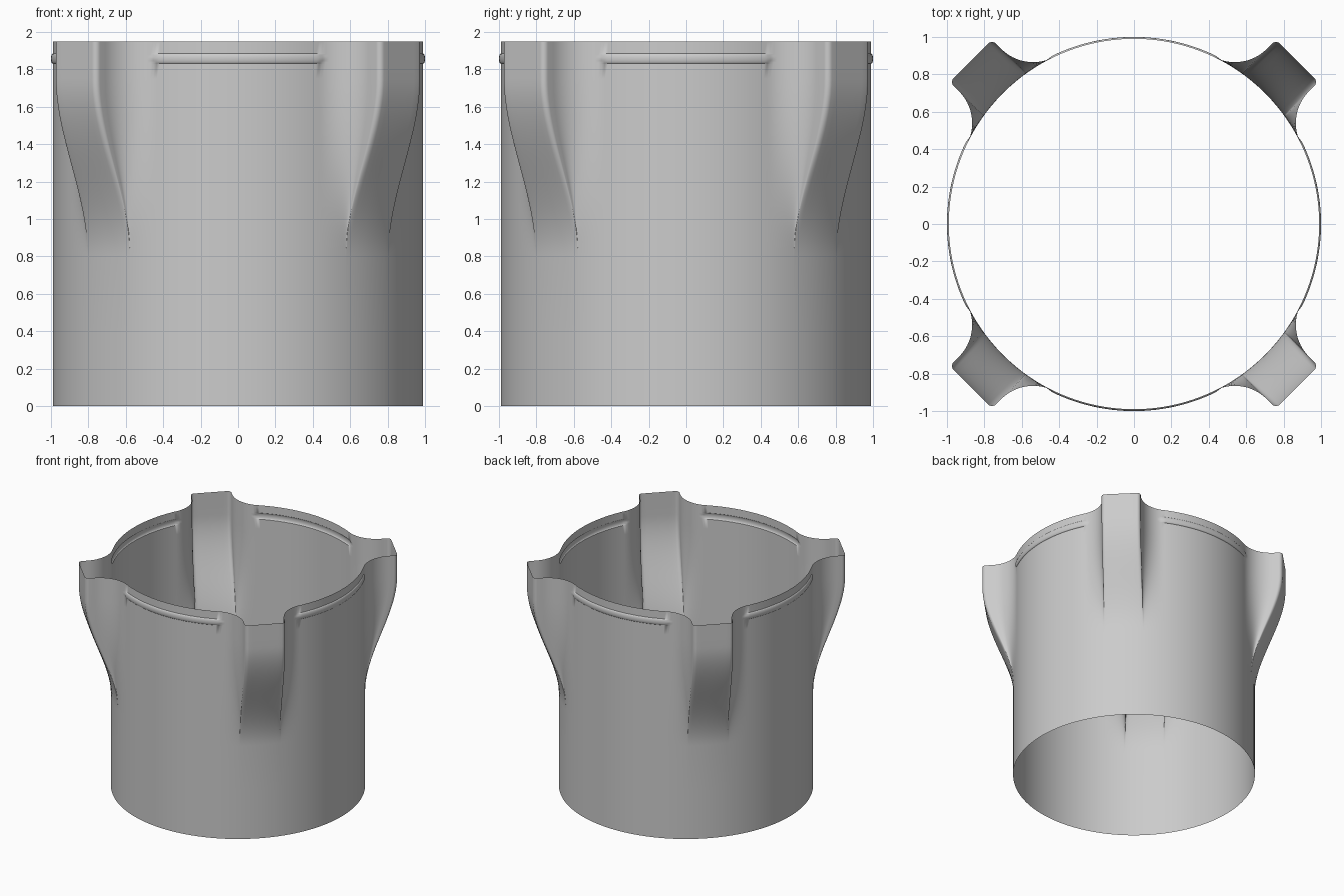
import bpy
import bmesh
from math import sin, cos, asin, atan2, sqrt, pi, radians, hypot

if "Cube" in bpy.data.objects:
    bpy.data.objects.remove(bpy.data.objects["Cube"], do_unlink=True)

RADIUS, HEIGHT = 0.99, 1.95
LUG_REACH, LUG_HALF = 1.234, 0.16       # lug face distance and half width
CORNER, FILLET = 0.03, 0.24             # lug edge rounding and blend into wall
LUG_LOW, LUG_HIGH = 0.8, 1.75           # heights between which the lug flares
RIB_Z, RIB_HALF, RIB_OUT, RIB_X = 1.857, 0.027, 0.01, 0.455


def arc(cu, cv, r, start, end, n):
    """Points on a circular arc, both ends included."""
    return [(cu + r * cos(start + (end - start) * i / n),
             cv + r * sin(start + (end - start) * i / n)) for i in range(n + 1)]


def half_section():
    """Rim outline from the lug centre line to the middle of the next wall."""
    join = asin((LUG_HALF + FILLET) / (RADIUS + FILLET))
    face = [(LUG_REACH, LUG_HALF * f) for f in (0, 0.3, 0.6)]
    edge = arc(LUG_REACH - CORNER, LUG_HALF - CORNER, CORNER, pi / 2, 0, 6)[::-1]
    blend = arc((RADIUS + FILLET) * cos(join), LUG_HALF + FILLET, FILLET,
                -pi / 2, -pi + join, 16)
    wall = arc(0, 0, RADIUS, join, pi / 4, 24)
    return face + edge + blend + wall[1:]


def flare(z):
    t = min(max((z - LUG_LOW) / (LUG_HIGH - LUG_LOW), 0), 1)
    return t * t * (3 - 2 * t)


def rib(z, across):
    """Outward offset of the raised bar, rounded at its edges and ends."""
    end = max(0, abs(across) - (RIB_X - RIB_HALF)) / RIB_HALF
    d = hypot((z - RIB_Z) / RIB_HALF, end)
    return RIB_OUT * sqrt(max(0, 1 - d * d))


def section_point(u, v, z, turn):
    """Pull the rim outline toward the plain cylinder, add the rib, then turn."""
    base = sqrt(RADIUS ** 2 - v * v)
    u = base + (u - base) * flare(z)
    r, a = hypot(u, v), atan2(v, u)
    r += rib(z, r * sin(pi / 4 - abs(a)))
    return r * cos(a + turn), r * sin(a + turn), z


half = half_section()
quarter = [(u, -v) for u, v in half[:0:-1]] + half[:-1]

# Row heights: plain wall, flaring lugs, rib, rim
rows = [0, 0.4]
rows += [LUG_LOW + (LUG_HIGH - LUG_LOW) * i / 24 for i in range(25)]
rows += [RIB_Z - RIB_HALF * cos(pi * i / 10) for i in range(11)]
rows += [HEIGHT]

# Open thin sleeve with four hollow corner lugs
bm = bmesh.new()
rings = [[bm.verts.new(section_point(u, v, z, pi / 4 + q * pi / 2))
          for q in range(4) for u, v in quarter] for z in rows]
for low, high in zip(rings, rings[1:]):
    for i in range(len(low)):
        j = (i + 1) % len(low)
        bm.faces.new((low[i], low[j], high[j], high[i]))
mesh = bpy.data.meshes.new("lugged_sleeve")
bm.to_mesh(mesh)
bm.free()
sleeve = bpy.data.objects.new("lugged_sleeve", mesh)
bpy.context.collection.objects.link(sleeve)

# Plain grey finish
grey = bpy.data.materials.new("plain_grey")
grey.use_nodes = True
colour = (0.6, 0.6, 0.6, 1)
grey.diffuse_color = colour
grey.node_tree.nodes["Principled BSDF"].inputs["Base Color"].default_value = colour
mesh.materials.append(grey)

bpy.ops.object.select_all(action="DESELECT")
sleeve.select_set(True)
bpy.context.view_layer.objects.active = sleeve
bpy.ops.object.shade_smooth_by_angle(angle=radians(50))
